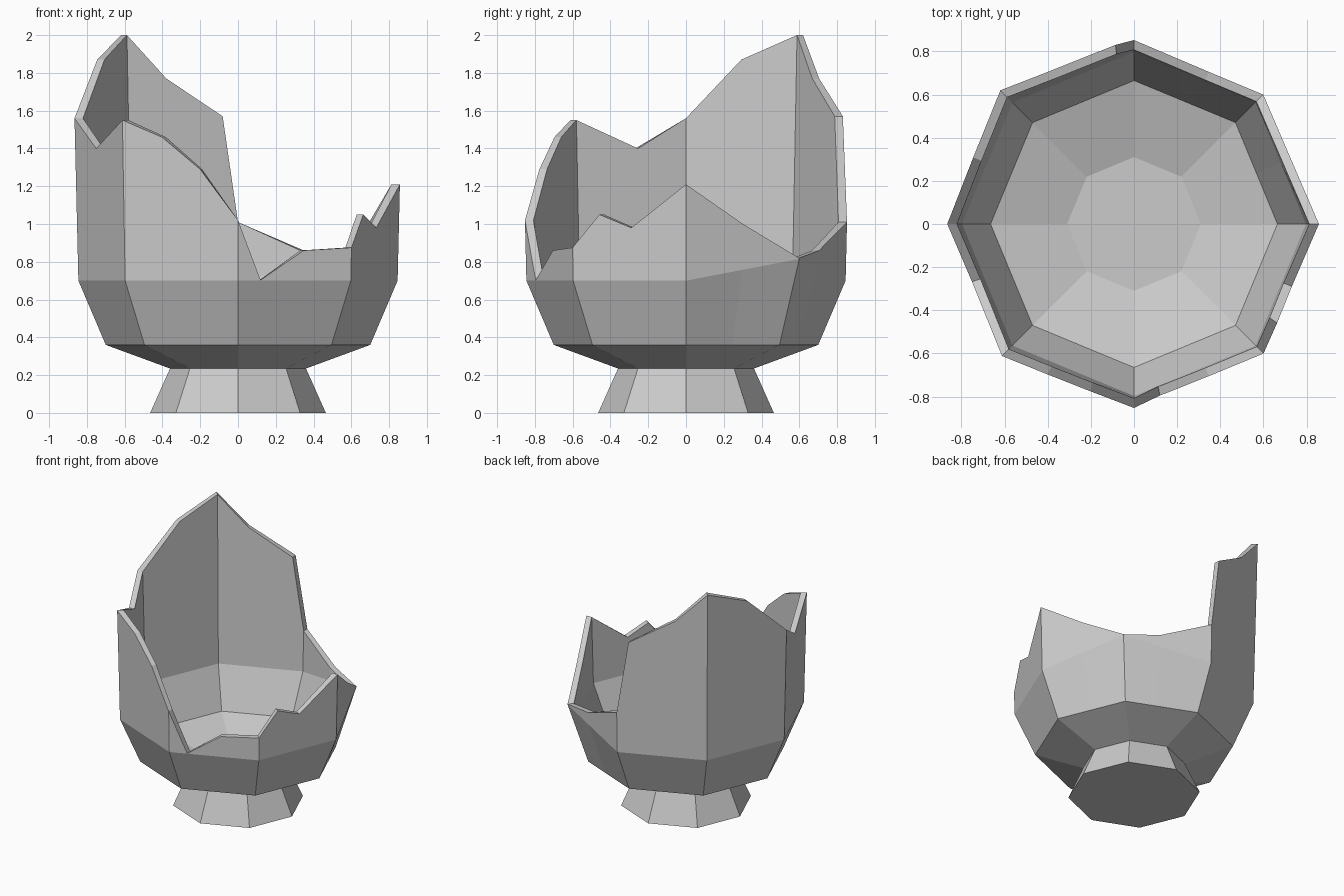
import bpy, bmesh
from math import cos, sin, radians

if "Cube" in bpy.data.objects:
    bpy.data.objects.remove(bpy.data.objects["Cube"])

# Stations around the octagon: (corner index + fraction along side, broken rim height)
# corner 0 = +x, 2 = +y (back), 4 = -x, 6 = -y (front)
RIM = [(0, 1.21), (0.5, 1.0), (1, 0.82), (1.42, 0.86), (2, 1.01), (2.14, 1.57),
       (2.65, 1.77), (3, 2.0), (3.5, 1.87), (4, 1.56), (4.44, 1.40), (5, 1.55),
       (5.34, 1.46), (5.67, 1.29), (6, 1.02), (6.2, 0.703), (6.58, 0.86),
       (7, 0.875), (7.24, 1.05), (7.52, 0.98)]


def octagon(u, r, z):
    """Point on an octagon perimeter at station u."""
    i, t = int(u), u - int(u)
    a, b = radians(45 * i), radians(45 * (i + 1))
    return (r * (cos(a) * (1 - t) + cos(b) * t),
            r * (sin(a) * (1 - t) + sin(b) * t), z)


def wall(z):
    """Outer wall radius, flaring slightly upward."""
    return 0.845 + 0.024 * (z - 0.7)


def shoulder(u):
    """Shoulder height, lifted to the rim at the lowest back corner."""
    return 0.70 + 0.115 * max(0, 1 - abs(u - 1))


bm = bmesh.new()
# Foot and outer bowl, jagged rim, then inner bowl down to the floor
rings = []


def add_ring(f):
    rings.append([bm.verts.new(octagon(u, *f(u, h))) for u, h in RIM])


add_ring(lambda u, h: (0.465, 0))
add_ring(lambda u, h: (0.36, 0.235))
add_ring(lambda u, h: (0.70, 0.36))
add_ring(lambda u, h: (wall(shoulder(u)), shoulder(u)))
add_ring(lambda u, h: (wall(h), h))
add_ring(lambda u, h: (wall(h) - 0.045, h))
add_ring(lambda u, h: (0.797, shoulder(u)))
add_ring(lambda u, h: (0.665, 0.39))
add_ring(lambda u, h: (0.31, 0.28))

n = len(RIM)
for lo, hi in zip(rings, rings[1:]):
    for i in range(n):
        j = (i + 1) % n
        bm.faces.new((lo[i], lo[j], hi[j], hi[i]))
bm.faces.new(rings[0][::-1])
bm.faces.new(rings[-1])

# Merge coplanar strips back into clean flat panels
bmesh.ops.dissolve_limit(bm, angle_limit=radians(1), verts=bm.verts[:], edges=bm.edges[:])
bmesh.ops.recalc_face_normals(bm, faces=bm.faces[:])

mesh = bpy.data.meshes.new("broken_footed_bowl")
bm.to_mesh(mesh)
bm.free()
obj = bpy.data.objects.new("broken_footed_bowl", mesh)
bpy.context.collection.objects.link(obj)
